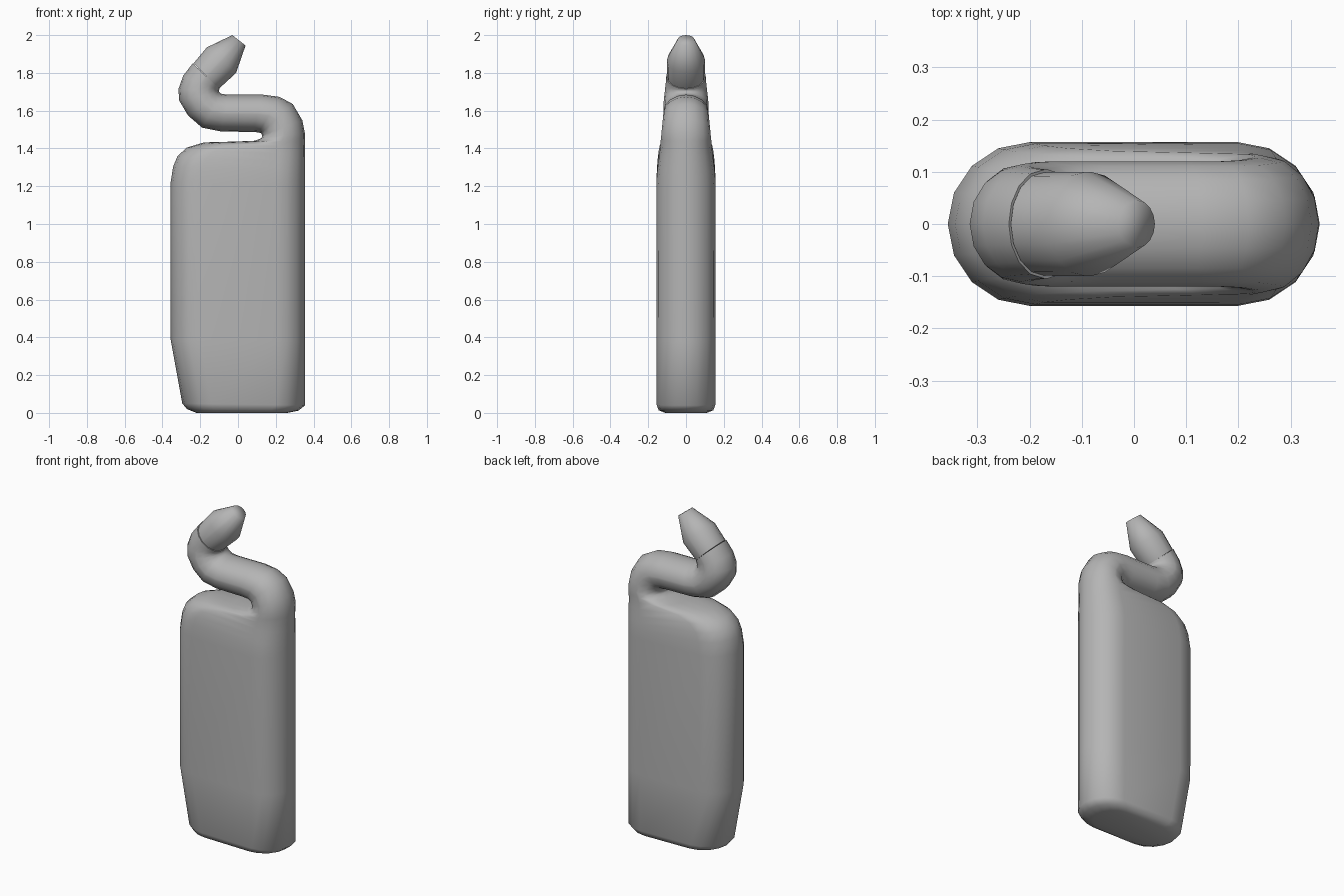
import bpy, bmesh, math
from mathutils import Vector

grey = bpy.data.materials.new("dark_grey")
grey.diffuse_color = (0.46, 0.46, 0.46, 1)


def section(ax, az, bx, bz, d):
    """Rounded slot section between side points A and B, half depth d in y."""
    a, b = Vector((ax, 0, az)), Vector((bx, 0, bz))
    length = (b - a).length
    u, mid = (b - a) / length, (a + b) / 2
    r = min(d, length * 0.47)
    s = length / 2 - r
    pts = []
    for sign in (1, -1):
        for i in range(9):
            t = math.radians(-90 + 22.5 * i)
            pts.append(mid + u * sign * (s + r * math.cos(t))
                       + Vector((0, sign * d * math.sin(t), 0)))
    return pts


def loft(name, rings, angle):
    bm = bmesh.new()
    loops = [[bm.verts.new(p) for p in section(*r)] for r in rings]
    for lo, hi in zip(loops, loops[1:]):
        for i in range(len(lo)):
            j = (i + 1) % len(lo)
            bm.faces.new((lo[i], lo[j], hi[j], hi[i]))
    bm.faces.new(loops[0][::-1])
    bm.faces.new(loops[-1])
    bmesh.ops.recalc_face_normals(bm, faces=bm.faces)
    me = bpy.data.meshes.new(name)
    bm.to_mesh(me)
    bm.free()
    me.materials.append(grey)
    ob = bpy.data.objects.new(name, me)
    bpy.context.collection.objects.link(ob)
    bpy.ops.object.select_all(action='DESELECT')
    ob.select_set(True)
    bpy.context.view_layer.objects.active = ob
    bpy.ops.object.shade_smooth_by_angle(angle=math.radians(angle))
    return ob


# Flat bottle whose shoulder sections swing round into the bent neck
loft("bottle", [
    # base and walls
    (-0.22, 0.00, 0.26, 0.00, 0.11),
    (-0.27, 0.02, 0.32, 0.012, 0.145),
    (-0.295, 0.05, 0.355, 0.04, 0.155),
    (-0.357, 0.39, 0.356, 0.38, 0.156),
    (-0.357, 1.22, 0.356, 1.20, 0.157),
    # shoulder
    (-0.343, 1.305, 0.356, 1.25, 0.154),
    (-0.32, 1.36, 0.356, 1.28, 0.150),
    (-0.27, 1.405, 0.356, 1.315, 0.145),
    (-0.18, 1.432, 0.356, 1.355, 0.140),
    (0.00, 1.437, 0.356, 1.40, 0.136),
    (0.09, 1.441, 0.356, 1.44, 0.134),
    # first bend
    (0.125, 1.455, 0.354, 1.48, 0.131),
    (0.128, 1.468, 0.34, 1.55, 0.127),
    (0.122, 1.48, 0.29, 1.635, 0.122),
    (0.11, 1.485, 0.22, 1.673, 0.12),
    (0.08, 1.487, 0.13, 1.685, 0.12),
    # second bend
    (-0.09, 1.49, -0.05, 1.685, 0.12),
    (-0.19, 1.51, -0.085, 1.688, 0.12),
    (-0.265, 1.575, -0.095, 1.693, 0.119),
    (-0.312, 1.655, -0.10, 1.70, 0.115),
    (-0.315, 1.715, -0.102, 1.706, 0.111),
    (-0.29, 1.785, -0.10, 1.71, 0.107),
    (-0.24, 1.85, -0.097, 1.715, 0.104),
], 60)

# Tapered nozzle cap
loft("nozzle_cap", [
    (-0.236, 1.85, -0.10, 1.717, 0.099),
    (-0.165, 1.935, -0.01, 1.80, 0.10),
    (-0.03, 2.00, 0.04, 1.945, 0.045),
], 80)
